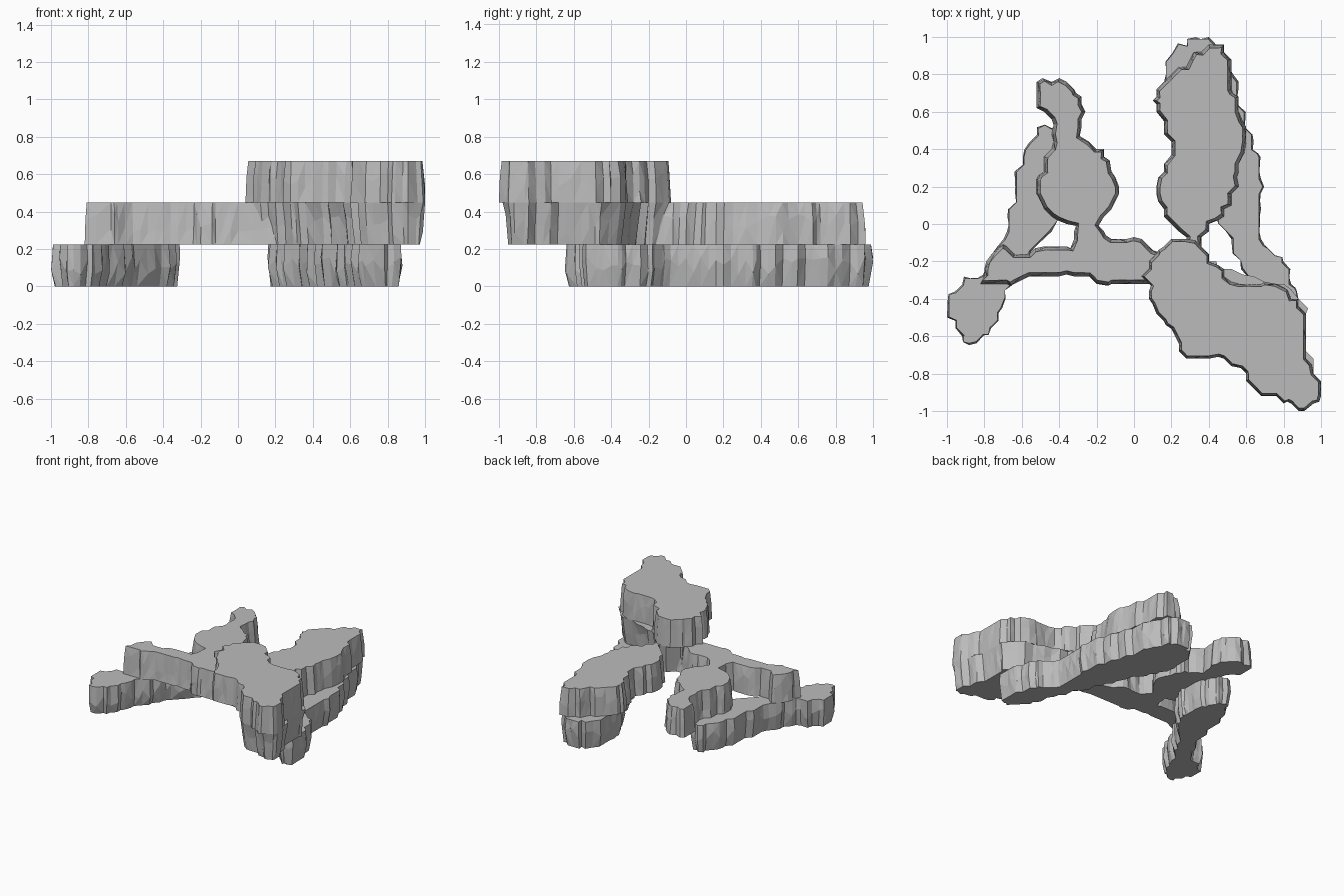
import bpy, bmesh, random
from mathutils import Vector

random.seed(4)
cube = bpy.data.objects.get("Cube")
if cube:
    bpy.data.objects.remove(cube, do_unlink=True)

# One plain stone colour
stone = bpy.data.materials.new("grey_stone")
stone.use_nodes = True
stone.diffuse_color = (0.5, 0.5, 0.5, 1)
stone.node_tree.nodes["Principled BSDF"].inputs["Base Color"].default_value = stone.diffuse_color

LOW, MID, HIGH = 0.224, 0.448, 0.67
GRID = 0.04


def jagged(outline):
    """Resample a rough outline (hundredths) and snap it to a grid of small steps."""
    corners = [Vector(p) / 100 for p in outline]
    result = []
    for a, b in zip(corners, corners[1:] + corners[:1]):
        steps = max(1, round((b - a).length / GRID))
        for i in range(steps):
            p = a.lerp(b, i / steps)
            # keep the true corners, step the points between them
            q = p if i == 0 else Vector([round(c / GRID) * GRID for c in p])
            if all((q - r).length > GRID * 0.4 for r in result):
                result.append(q)
    return result


def inward(points):
    """Inward direction at each point of a clockwise outline."""
    count = len(points)
    directions = []
    for i in range(count):
        along = points[(i + 2) % count] - points[i - 2]
        directions.append(Vector((along.y, -along.x)).normalized())
    return directions


def rock_slab(name, outline, rings):
    """Stack outline rings of (height, inset) into a cracked, flat-topped slab."""
    points = jagged(outline)
    normals = inward(points)
    bm = bmesh.new()
    loops = []
    for level, (z, inset) in enumerate(rings):
        loop = []
        for p, n in zip(points, normals):
            q = p + n * inset
            height = z
            if 0 < level < len(rings) - 1:
                height += random.uniform(-0.05, 0.05)
                q = q + n * random.uniform(0, 0.012)
            loop.append(bm.verts.new((q.x, q.y, height)))
        loops.append(loop)
    walls = []
    for lower, upper in zip(loops, loops[1:]):
        for i in range(len(lower)):
            j = (i + 1) % len(lower)
            walls.append(bm.faces.new((lower[i], lower[j], upper[j], upper[i])))
    bm.faces.new(loops[0])
    bm.faces.new(loops[-1])
    bmesh.ops.triangulate(bm, faces=bm.faces[:])
    bmesh.ops.recalc_face_normals(bm, faces=bm.faces[:])
    mesh = bpy.data.meshes.new(name)
    bm.to_mesh(mesh)
    bm.free()
    mesh.materials.append(stone)
    bpy.context.collection.objects.link(bpy.data.objects.new(name, mesh))


ground_rings = [(0, 0.025), (LOW / 2, 0), (LOW, 0.012)]
ledge_rings = [(LOW, 0), (MID * 0.75, 0), (MID, 0.02)]

# Ground level: winding left ridge
rock_slab("left_ground_ridge", [
    (-100, -50), (-100, -37), (-91, -28), (-81, -27), (-74, -12), (-70, -8),
    (-64, 20), (-59, 40), (-48, 54), (-40, 52), (-33, 38), (-30, 18),
    (-40, 1), (-55, -15), (-66, -34), (-70, -45), (-77, -60), (-88, -65),
], ground_rings)

# Ground level: long right ridge
rock_slab("right_ground_ridge", [
    (15, 68), (16, 87), (23, 97), (33, 100), (47, 96), (53, 80), (60, 57),
    (67, 38), (70, 20), (70, -11), (80, -17), (87, -34), (88, -54), (78, -58),
    (66, -46), (57, -24), (44, 5), (34, 28), (22, 50),
], ground_rings)

# Middle level: crossing bar with the back left mound
rock_slab("bar_and_left_mound", [
    (-82, -32), (-79, -20), (-70, -11), (-60, -16), (-53, -13), (-34, -13),
    (-31, -1), (-41, 2), (-50, 12), (-51, 26), (-43, 44), (-43, 53),
    (-52, 62), (-52, 70), (-49, 78), (-40, 78), (-31, 70), (-26, 60),
    (-29, 47), (-23, 44), (-13, 34), (-10, 25), (-10, 12), (-19, -1),
    (-15, -6), (0, -7), (10, -14), (22, -14), (22, -33), (-14, -33),
    (-22, -30), (-36, -27), (-60, -30), (-66, -33),
], ledge_rings)

# Middle level: back right mound
rock_slab("back_right_mound", [
    (24, -18), (28, -7), (20, 0), (13, 12), (13, 25), (20, 37), (16, 55),
    (10, 66), (18, 78), (30, 88), (40, 96), (48, 96), (52, 85), (53, 70),
    (58, 55), (59, 38), (55, 25), (52, 10), (45, 2), (36, -7), (35, -18),
], ledge_rings)

# Middle level: recessed base of the front bluff
rock_slab("front_bluff_base", [
    (8, -30), (14, -16), (26, -8), (34, -9), (45, -24), (58, -27), (70, -31),
    (84, -35), (93, -45), (92, -60), (96, -75), (100, -86), (99, -95),
    (91, -98), (82, -95), (68, -91), (60, -83), (56, -68), (48, -53), (30, -41),
], [(LOW, 0.03), (MID * 0.75, 0.012), (MID, 0)])

# Top level: overhanging bluff
rock_slab("front_bluff_top", [
    (9, -33), (4, -28), (13, -14), (25, -8), (33, -9), (45, -22), (52, -31),
    (70, -31), (82, -35), (92, -48), (92, -62), (95, -75), (100, -86),
    (99, -95), (91, -100), (82, -95), (68, -92), (60, -84), (57, -77),
    (45, -71), (26, -70), (22, -60), (17, -54), (10, -43),
], [(MID, 0), (MID * 1.25, 0), (HIGH, 0.015)])
